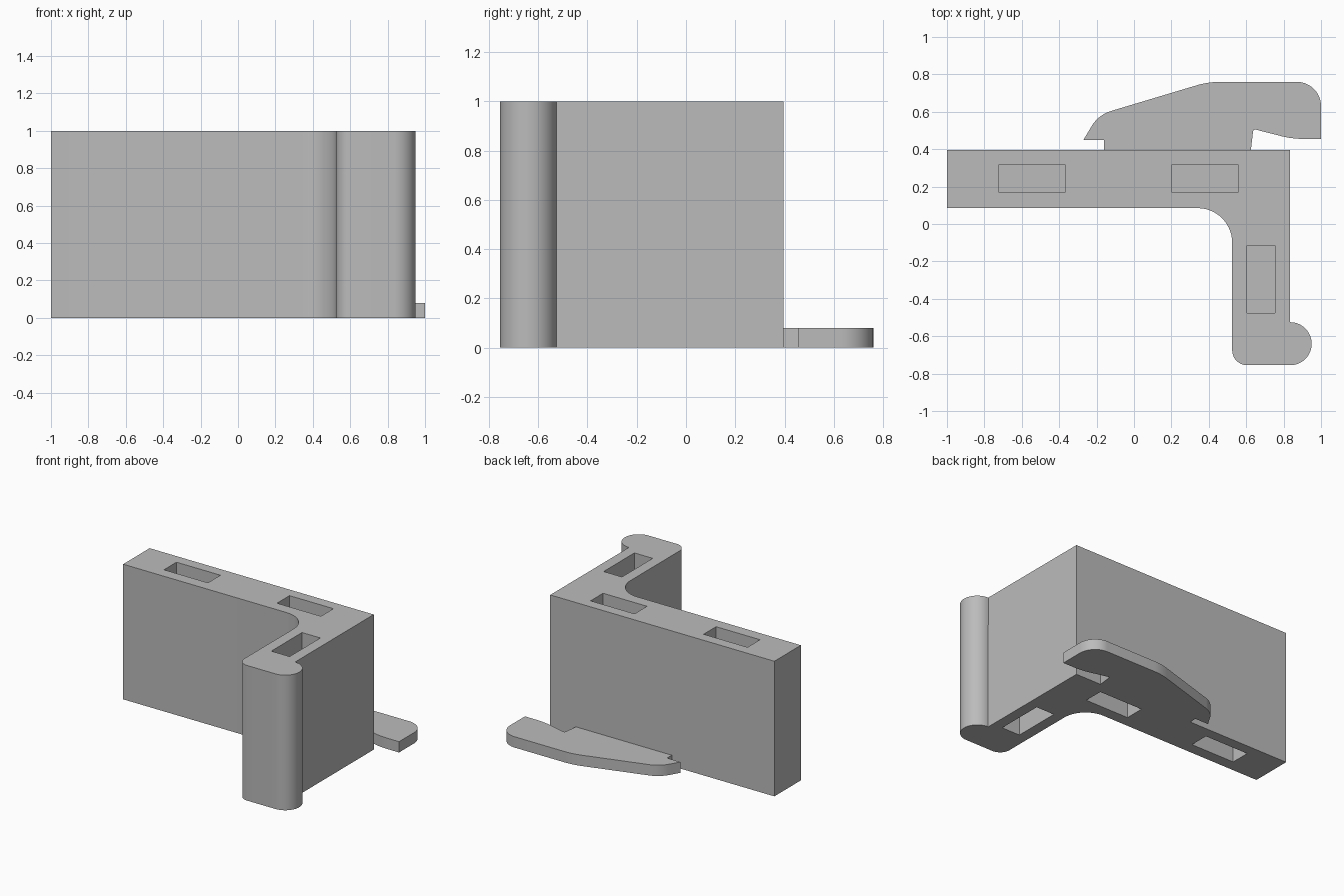
import bpy
import bmesh
import math
from mathutils import Vector

if "Cube" in bpy.data.objects:
    bpy.data.objects.remove(bpy.data.objects["Cube"])

grey = bpy.data.materials.new("plain grey")
grey.use_nodes = True
COLOUR = (0.5, 0.5, 0.5, 1)
grey.diffuse_color = COLOUR
grey.node_tree.nodes["Principled BSDF"].inputs["Base Color"].default_value = COLOUR


def rounded_outline(corners, steps=14):
    """Replace each corner (x, y, radius) by a tangent arc."""
    points = []
    for i, (x, y, radius) in enumerate(corners):
        here = Vector((x, y))
        if radius == 0:
            points.append(here)
            continue
        before = (Vector(corners[i - 1][:2]) - here).normalized()
        after = (Vector(corners[(i + 1) % len(corners)][:2]) - here).normalized()
        half = before.angle(after) / 2
        centre = here + (before + after).normalized() * radius / math.sin(half)
        start = here + before * radius / math.tan(half) - centre
        end = here + after * radius / math.tan(half) - centre
        turn = math.atan2(start.x * end.y - start.y * end.x, start.dot(end))
        for s in range(steps + 1):
            a = turn * s / steps
            points.append(centre + Vector((
                start.x * math.cos(a) - start.y * math.sin(a),
                start.x * math.sin(a) + start.y * math.cos(a))))
    return points


def extrude_profile(name, corners, z0, z1):
    bm = bmesh.new()
    base = bm.faces.new([bm.verts.new((p.x, p.y, z0)) for p in rounded_outline(corners)])
    top = bmesh.ops.extrude_face_region(bm, geom=[base])
    moved = [v for v in top["geom"] if isinstance(v, bmesh.types.BMVert)]
    bmesh.ops.translate(bm, verts=moved, vec=(0, 0, z1 - z0))
    bmesh.ops.remove_doubles(bm, verts=bm.verts, dist=0.0005)
    bmesh.ops.recalc_face_normals(bm, faces=bm.faces)
    mesh = bpy.data.meshes.new(name)
    bm.to_mesh(mesh)
    bm.free()
    mesh.materials.append(grey)
    obj = bpy.data.objects.new(name, mesh)
    bpy.context.collection.objects.link(obj)
    return obj


def smooth(obj):
    bpy.ops.object.select_all(action="DESELECT")
    obj.select_set(True)
    bpy.context.view_layer.objects.active = obj
    bpy.ops.object.shade_smooth_by_angle(angle=math.radians(30))


# L-shaped block with a filleted inner corner and a bulb on its short leg
block = extrude_profile("angle_block", [
    (-1, 0.085, 0), (0.525, 0.085, 0.185), (0.525, -0.755, 0.08),
    (0.95, -0.755, 0.1149), (0.95, -0.525, 0.1149), (0.835, -0.525, 0),
    (0.835, 0.395, 0), (-1, 0.395, 0)], 0, 1)

# Blind slots sunk into both ends of the block
SLOT_DEPTH = 0.25
for n, (x, y, w, d) in enumerate([(-0.545, 0.243, 0.36, 0.146),
                                  (0.38, 0.243, 0.36, 0.146),
                                  (0.68, -0.295, 0.15, 0.36)]):
    for end, z0, z1 in (("lower", -0.1, SLOT_DEPTH), ("upper", 1 - SLOT_DEPTH, 1.1)):
        box = [(x + sx * w / 2, y + sy * d / 2, 0)
               for sx, sy in ((-1, -1), (1, -1), (1, 1), (-1, 1))]
        cutter = extrude_profile(f"{end}_slot_cutter_{n + 1}", box, z0, z1)
        cutter.hide_render = True
        cut = block.modifiers.new(cutter.name, "BOOLEAN")
        cut.operation = "DIFFERENCE"
        cut.solver = "EXACT"
        cut.object = cutter
        bpy.context.view_layer.objects.active = block
        bpy.ops.object.modifier_apply(modifier=cut.name)
        bpy.data.objects.remove(cutter)
smooth(block)

# Thin handle plate behind the block, with a hooked end
handle = extrude_profile("handle_plate", [
    (-0.16, 0.395, 0), (0.625, 0.395, 0), (0.638, 0.508, 0.012),
    (0.845, 0.455, 0.5), (1, 0.455, 0), (1, 0.76, 0.13),
    (0.397, 0.76, 0.45), (-0.19, 0.584, 0.18), (-0.27, 0.45, 0),
    (-0.16, 0.45, 0)], 0, 0.08)
smooth(handle)
